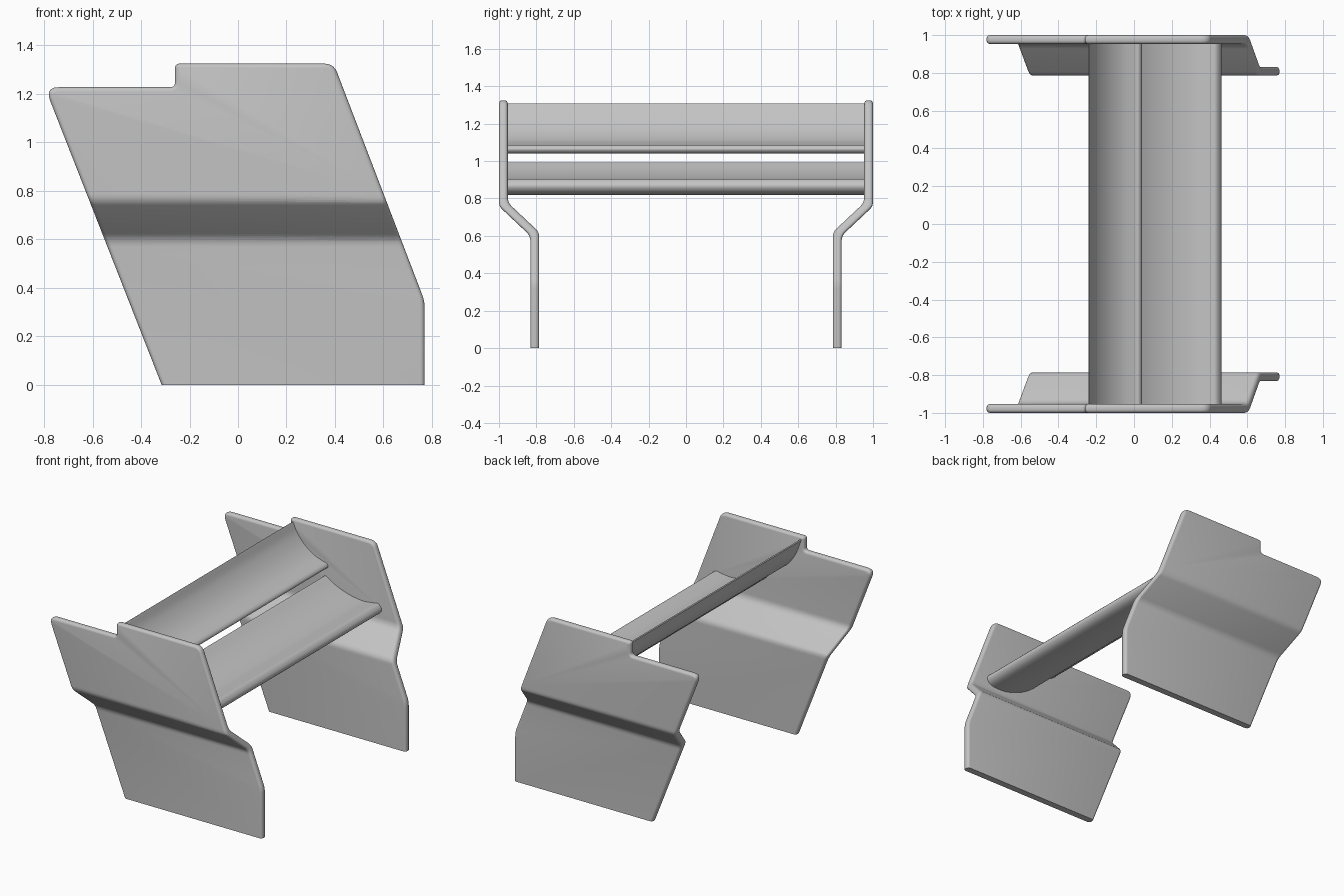
import bpy, bmesh, math
from mathutils import Vector

old = bpy.data.objects.get("Cube")
if old:
    bpy.data.objects.remove(old, do_unlink=True)

grey = bpy.data.materials.new("plain_grey")
grey.use_nodes = True
GREY = (0.55, 0.55, 0.55, 1)
grey.diffuse_color = GREY
grey.node_tree.nodes["Principled BSDF"].inputs["Base Color"].default_value = GREY


def finish(name, bm):
    bmesh.ops.recalc_face_normals(bm, faces=bm.faces)
    mesh = bpy.data.meshes.new(name)
    bm.to_mesh(mesh)
    bm.free()
    mesh.materials.append(grey)
    obj = bpy.data.objects.new(name, mesh)
    bpy.context.collection.objects.link(obj)
    bpy.ops.object.select_all(action='DESELECT')
    obj.select_set(True)
    bpy.context.view_layer.objects.active = obj
    bpy.ops.object.shade_smooth_by_angle(angle=math.radians(40))
    return obj


def fillet(points, closed, steps=5):
    """Round each corner (a, b, cut) with a curve starting cut before the corner."""
    out = []
    n = len(points)
    for i, (a, b, cut) in enumerate(points):
        p = Vector((a, b))
        if cut == 0 or (not closed and i in (0, n - 1)):
            out.append(p)
            continue
        s = p + (Vector(points[i - 1][:2]) - p).normalized() * cut
        e = p + (Vector(points[(i + 1) % n][:2]) - p).normalized() * cut
        for k in range(steps + 1):
            t = k / steps
            out.append(s * (1 - t) ** 2 + p * 2 * t * (1 - t) + e * t * t)
    return out


def spline(points, steps=6):
    """Smooth curve through an open chain of points."""
    pts = [Vector(p) for p in points]
    pts = [2 * pts[0] - pts[1]] + pts + [2 * pts[-1] - pts[-2]]
    out = []
    for a, b, c, d in zip(pts, pts[1:], pts[2:], pts[3:]):
        for k in range(steps):
            t = k / steps
            out.append(0.5 * (2 * b + (c - a) * t + (2 * a - 5 * b + 4 * c - d) * t * t
                              + (3 * b - a - 3 * c + d) * t ** 3))
    return out + [pts[-2]]


def interpolate(curve, z):
    for p, q in zip(curve, curve[1:]):
        if z <= q.x:
            return p.y + (q.y - p.y) * (z - p.x) / (q.x - p.x)
    return curve[-1].y


# Endplate outline (x, z, corner cut) and its bent section (z, y, corner cut)
OUTLINE = [(-0.315, 0, 0), (0.77, 0, 0), (0.77, 0.345, 0.03), (0.395, 1.325, 0.04),
           (-0.26, 1.325, 0.02), (-0.26, 1.228, 0.02), (-0.797, 1.228, 0.06)]
OUTER = fillet([(-1, 0.832, 0), (0.6, 0.832, 0.03), (0.758, 1, 0.025), (2, 1, 0)], False)
INNER = fillet([(-1, 0.785, 0), (0.62, 0.785, 0.025), (0.778, 0.953, 0.03), (2, 0.953, 0)], False)


def endplate(name, side):
    bm = bmesh.new()
    bm.faces.new([bm.verts.new((p.x, 0, p.y)) for p in fillet(OUTLINE, True)])
    for p in OUTER[1:-1] + INNER[1:-1]:
        bmesh.ops.bisect_plane(bm, geom=bm.verts[:] + bm.edges[:] + bm.faces[:],
                               plane_co=(0, 0, p.x), plane_no=(0, 0, 1), dist=1e-5)
    front = bm.verts[:]
    made = bmesh.ops.extrude_face_region(bm, geom=bm.faces[:], use_keep_orig=True)["geom"]
    back = [v for v in made if isinstance(v, bmesh.types.BMVert)]
    caps = {v: 0 for v in front}
    caps.update({v: 1 for v in back})
    for v in front:
        v.co.y = side * interpolate(OUTER, v.co.z)
    for v in back:
        v.co.y = side * interpolate(INNER, v.co.z)
    bmesh.ops.recalc_face_normals(bm, faces=bm.faces)

    # Round the rim everywhere except along the flat foot
    def is_wall(f):
        return len({caps[v] for v in f.verts}) == 2
    rim = [e for e in bm.edges
           if len(e.link_faces) == 2
           and is_wall(e.link_faces[0]) != is_wall(e.link_faces[1])
           and max(v.co.z for v in e.verts) > 0.001]
    bmesh.ops.bevel(bm, geom=rim, offset=0.018, offset_type='OFFSET', segments=4,
                    profile=0.5, affect='EDGES', clamp_overlap=False)
    return finish(name, bm)


def wing(name, section, half=0.96):
    bm = bmesh.new()
    face = bm.faces.new([bm.verts.new((p.x, -half, p.y)) for p in spline(section)])
    made = bmesh.ops.extrude_face_region(bm, geom=[face], use_keep_orig=True)["geom"]
    for v in made:
        if isinstance(v, bmesh.types.BMVert):
            v.co.y = half
    return finish(name, bm)


endplate("front_endplate", -1)
endplate("back_endplate", 1)

# Lower main wing, from upper tail round the nose to lower tail
wing("main_wing", [(0.02, 0.992), (0.1, 0.945), (0.2, 0.907), (0.31, 0.89), (0.39, 0.897),
                   (0.435, 0.903), (0.463, 0.868), (0.44, 0.832), (0.38, 0.818),
                   (0.28, 0.827), (0.16, 0.872), (0.07, 0.932), (0.014, 0.984)])

# Upper flap, steeper towards its tail
wing("upper_flap", [(-0.235, 1.307), (-0.2, 1.235), (-0.14, 1.165), (-0.07, 1.115),
                    (0, 1.089), (0.028, 1.083), (0.042, 1.062), (0.02, 1.042),
                    (-0.04, 1.047), (-0.12, 1.092), (-0.19, 1.18), (-0.24, 1.3)])
